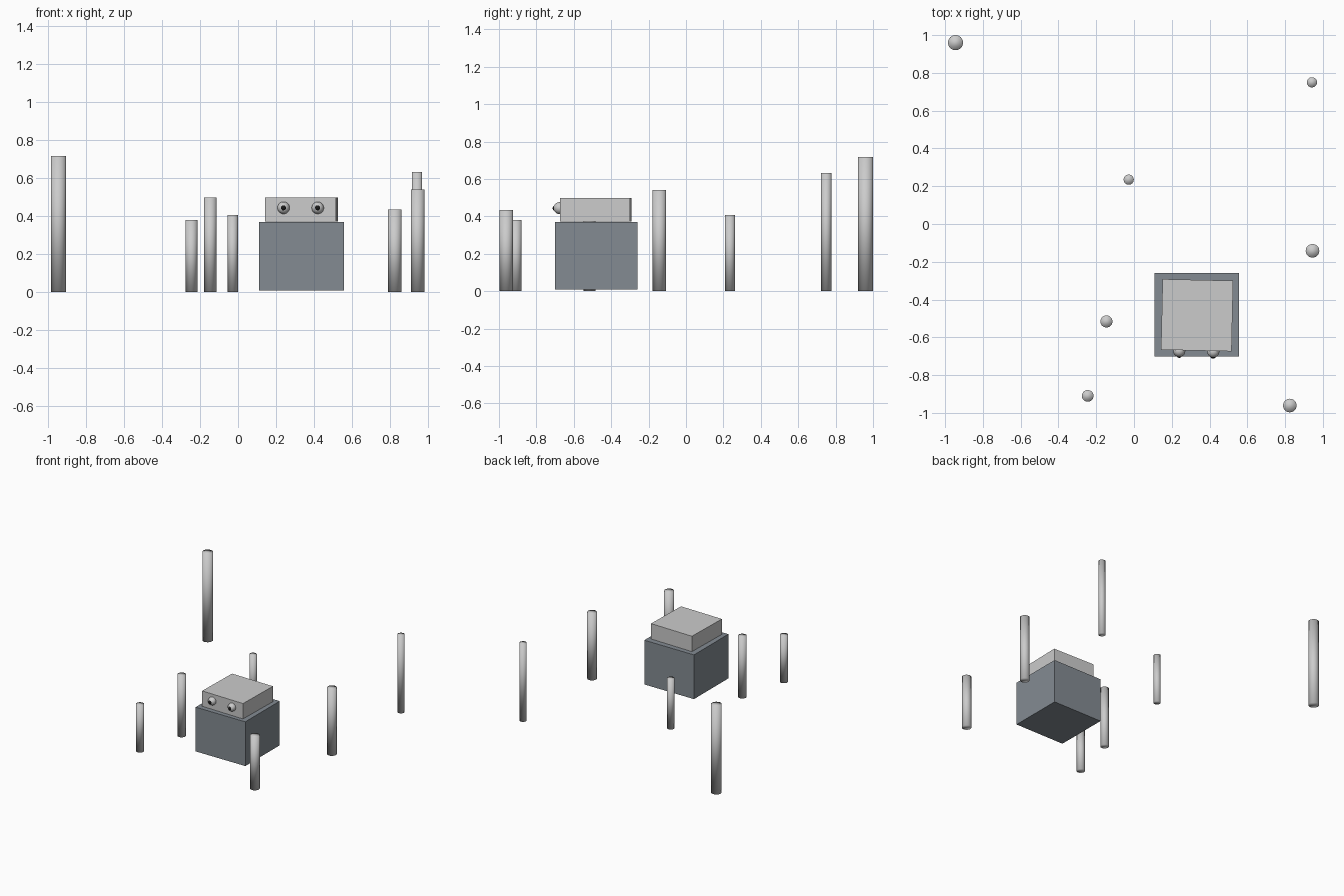
import bpy
from math import radians, sin, cos

if "Cube" in bpy.data.objects:
    bpy.data.objects.remove(bpy.data.objects["Cube"])


def colour(obj, name, rgb):
    mat = bpy.data.materials.get(name) or bpy.data.materials.new(name)
    mat.diffuse_color = (*rgb, 1)
    mat.use_nodes = True
    mat.node_tree.nodes["Principled BSDF"].inputs["Base Color"].default_value = mat.diffuse_color
    obj.data.materials.append(mat)


def box(name, size, loc, turn=0.0):
    bpy.ops.mesh.primitive_cube_add(size=1, location=loc, rotation=(0, 0, turn))
    obj = bpy.context.object
    obj.name = name
    obj.scale = size
    bpy.ops.object.transform_apply(location=False, rotation=False, scale=True)
    return obj


def ball(name, radius, loc):
    bpy.ops.mesh.primitive_uv_sphere_add(segments=32, ring_count=16, radius=radius, location=loc)
    obj = bpy.context.object
    obj.name = name
    bpy.ops.object.shade_smooth()
    return obj


# Body block, hovering just above the ground
body = box("body", (0.447, 0.442, 0.36), (0.333, -0.48, 0.19))
colour(body, "slate", (0.23, 0.26, 0.29))

# Head block, turned slightly and with a hairline gap over the body
TURN = radians(-1.3)
HX, HY = 0.334, -0.483
box("head", (0.374, 0.374, 0.125), (HX, HY, 0.4355), TURN)

# Eyes and pupils on the head's front face
for side, label in ((-1, "left"), (1, "right")):
    for part, r, out in (("eye", 0.032, 0.191), ("pupil", 0.015, 0.213)):
        lx, ly = side * 0.09, -out
        x = HX + lx * cos(TURN) - ly * sin(TURN)
        y = HY + lx * sin(TURN) + ly * cos(TURN)
        obj = ball(f"{label}_{part}", r, (x, y, 0.444))
        if part == "pupil":
            colour(obj, "black", (0.01, 0.01, 0.01))

# Posts scattered around: x, y, radius, height
posts = [
    (-0.945, 0.96, 0.040, 0.718),
    (0.942, 0.75, 0.027, 0.632),
    (-0.028, 0.235, 0.027, 0.407),
    (0.945, -0.142, 0.036, 0.541),
    (-0.146, -0.516, 0.032, 0.498),
    (-0.245, -0.91, 0.031, 0.381),
    (0.825, -0.961, 0.036, 0.434),
]
for i, (x, y, r, h) in enumerate(posts):
    bpy.ops.mesh.primitive_cylinder_add(vertices=32, radius=r, depth=h, location=(x, y, h / 2))
    bpy.context.object.name = f"post_{i + 1}"
    bpy.ops.object.shade_smooth()
